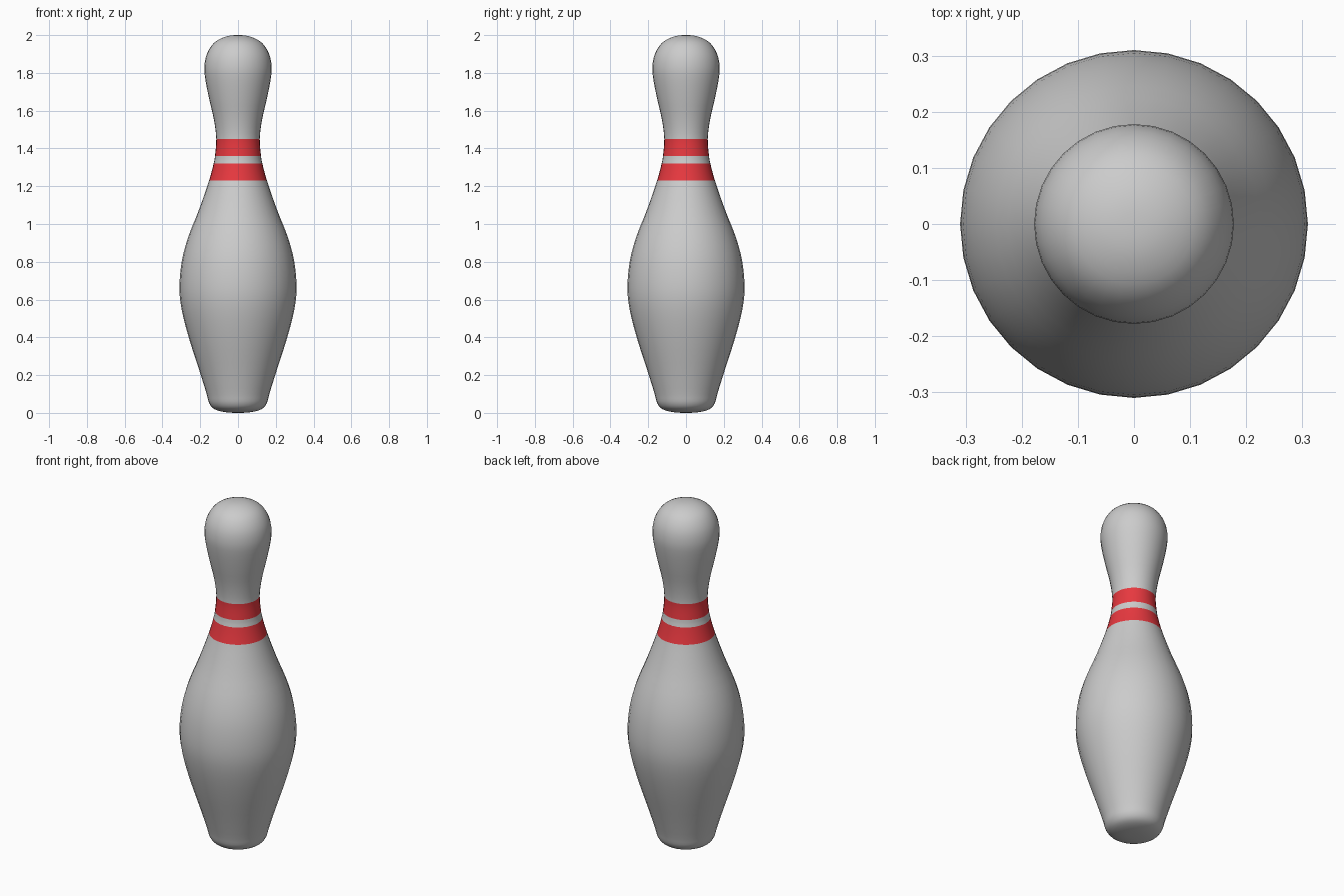
import bpy, bmesh, math
from mathutils import Vector

if "Cube" in bpy.data.objects:
    bpy.data.objects.remove(bpy.data.objects["Cube"])

SIDES = 32
STEPS = 3
STRIPES = [(1.23, 1.32), (1.36, 1.45)]

# Half profile (radius, height), bottom to top
PROFILE = [(0.0, 0.0), (0.07, 0.004), (0.125, 0.02), (0.152, 0.05), (0.166, 0.1),
           (0.2, 0.21), (0.258, 0.39), (0.297, 0.54), (0.31, 0.66), (0.298, 0.8),
           (0.264, 0.93), (0.205, 1.08), (0.153, 1.23), (0.129, 1.32), (0.122, 1.36),
           (0.115, 1.45), (0.127, 1.55), (0.152, 1.66), (0.172, 1.76), (0.178, 1.83),
           (0.165, 1.9), (0.126, 1.96), (0.065, 1.992), (0.0, 2.0)]


def smooth_profile(points, steps):
    """Catmull-Rom curve through the points, mirrored at the axis ends."""
    p = [Vector(q) for q in points]
    p = [Vector((-p[1].x, p[1].y))] + p + [Vector((-p[-2].x, p[-2].y))]
    out = []
    for a, b, c, d in zip(p, p[1:], p[2:], p[3:]):
        for i in range(steps):
            t = i / steps
            out.append(0.5 * (2 * b + (c - a) * t + (2 * a - 5 * b + 4 * c - d) * t**2
                              + (3 * b - a - 3 * c + d) * t**3))
    return out + [p[-2]]


# Pin body: the profile spun around z
bm = bmesh.new()
verts = [bm.verts.new((0, max(q.x, 0), q.y)) for q in smooth_profile(PROFILE, STEPS)]
edges = [bm.edges.new(pair) for pair in zip(verts, verts[1:])]
bmesh.ops.spin(bm, geom=verts + edges, cent=(0, 0, 0), axis=(0, 0, 1),
               angle=math.tau, steps=SIDES)
bmesh.ops.remove_doubles(bm, verts=bm.verts, dist=0.0005)
bmesh.ops.recalc_face_normals(bm, faces=bm.faces)

# Neck stripes: coloured bands, smooth shading all over
for f in bm.faces:
    f.smooth = True
    z = f.calc_center_median().z
    f.material_index = int(any(lo < z < hi for lo, hi in STRIPES))

mesh = bpy.data.meshes.new("bowling_pin")
bm.to_mesh(mesh)
bm.free()
white = bpy.data.materials.new("body_grey")
red = bpy.data.materials.new("stripe_red")
red.diffuse_color = (0.8, 0.04, 0.05, 1)
red.use_nodes = True
red.node_tree.nodes["Principled BSDF"].inputs["Base Color"].default_value = red.diffuse_color
mesh.materials.append(white)
mesh.materials.append(red)
pin = bpy.data.objects.new("bowling_pin", mesh)
bpy.context.collection.objects.link(pin)
